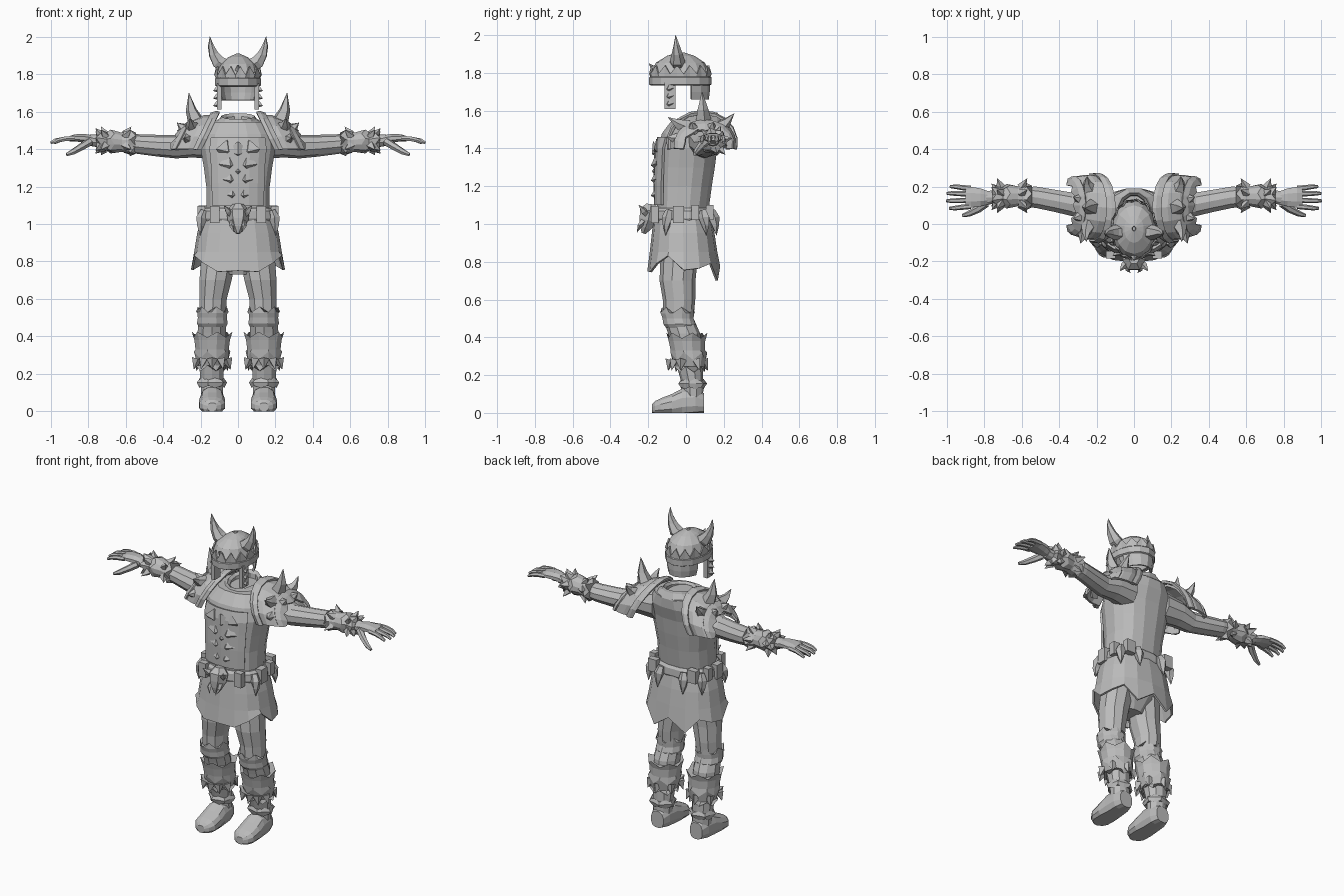
import bpy, bmesh, math
from mathutils import Vector

grey = bpy.data.materials.new("plain_grey")
grey.diffuse_color = (0.5, 0.5, 0.5, 1)


def finish(name, bm, mirror=False, thick=0):
    bmesh.ops.recalc_face_normals(bm, faces=bm.faces)
    me = bpy.data.meshes.new(name)
    bm.to_mesh(me)
    bm.free()
    me.materials.append(grey)
    ob = bpy.data.objects.new(name, me)
    bpy.context.collection.objects.link(ob)
    if thick:
        m = ob.modifiers.new("thickness", 'SOLIDIFY')
        m.thickness, m.offset = thick, 0
    if mirror:
        ob.modifiers.new("mirror", 'MIRROR')
    return ob


def skin(bm, rings, closed=True, caps=True):
    """Bridge successive rings of points with quads."""
    vs = [[bm.verts.new(p) for p in r] for r in rings]
    n = len(vs[0])
    for r, s in zip(vs, vs[1:]):
        for i in range(n if closed else n - 1):
            j = (i + 1) % n
            bm.faces.new((r[i], r[j], s[j], s[i]))
    if closed and caps:
        bm.faces.new(vs[0])
        bm.faces.new(vs[-1])


def ring(axis, n, row, power=1, tilt=0, arc=None):
    """Row: position, centre a, centre b, radius a, radius b, zigzag shift, zigzag flare."""
    t, a, b, ra, rb, zt, zr = (tuple(row) + (0, 0))[:7]
    pts = []
    for i in range(n):
        if arc:
            g = math.radians(arc[0] + (arc[1] - arc[0]) * i / (n - 1))
        else:
            g = 2 * math.pi * (i + 0.5) / n
        c, s = (math.copysign(abs(v) ** power, v) for v in (math.cos(g), math.sin(g)))
        f = 1 + zr * (i % 2)
        u, v = a + ra * c * f, b + rb * s * f
        w = t + zt * (i % 2) + tilt * (v - b)
        pts.append({'x': (w, u, v), 'y': (u, w, max(v, 0)), 'z': (u, v, w)}[axis])
    return pts


def tube(name, axis, n, rows, mirror=False, caps=True, arc=None, thick=0, power=1, tilt=0):
    bm = bmesh.new()
    skin(bm, [ring(axis, n, r, power, tilt, arc) for r in rows], arc is None, caps)
    return finish(name, bm, mirror, thick)


def limbs(name, n, paths, mirror=True):
    """Tapered tubes along paths of (x, y, z, radius); a zero radius ends in a point."""
    bm = bmesh.new()
    for path in paths:
        pts = [Vector(p[:3]) for p in path]
        rings = []
        for i, p in enumerate(pts):
            d = pts[min(i + 1, len(pts) - 1)] - pts[max(i - 1, 0)]
            q, r = d.to_track_quat('Z', 'Y'), max(path[i][3], 0.001)
            rings.append([p + q @ Vector((r * math.cos(2 * math.pi * k / n),
                                          r * math.sin(2 * math.pi * k / n), 0)) for k in range(n)])
        skin(bm, rings)
    return finish(name, bm, mirror)


def boxes(name, items, mirror=True):
    bm = bmesh.new()
    for c, s in items:
        for v in bmesh.ops.create_cube(bm, size=1)['verts']:
            v.co = Vector(c) + Vector([v.co[k] * s[k] for k in range(3)])
    return finish(name, bm, mirror)


# Torso, with an open collar
tube("torso", 'z', 16, [(1.02, 0, -.02, .172, .135), (1.2, 0, -.008, .172, .147),
     (1.3, 0, 0, .185, .155), (1.4, 0, .008, .203, .16), (1.48, 0, .03, .2, .16),
     (1.545, 0, .055, .15, .135)], power=.85)
tube("collar", 'z', 12, [(1.52, 0, .055, .16, .14), (1.56, 0, .06, .1, .115),
     (1.575, 0, .06, .09, .11), (1.56, 0, .06, .075, .095), (1.51, 0, .06, .07, .09)], tilt=.15)
tube("chest_plate", 'z', 7, [(1.1, 0, -.02, .18, .142), (1.22, 0, -.01, .185, .155),
     (1.32, 0, 0, .19, .163), (1.4, 0, .005, .2, .166), (1.46, 0, .02, .19, .165)],
     arc=(-135, -45), thick=.014, power=.85)

# Faceted studs on the chest
studs = [[(x, -.145, z, r), (x * .8, -.185, z - .01, 0)]
         for z, x, r in ((1.16, .035, .045), (1.24, .045, .05), (1.32, .05, .055))]
limbs("chest_studs", 4, studs + [[(.07, -.14, 1.4, .055), (.05, -.172, 1.385, 0)]])
limbs("breastbone_stud", 4, [[(0, -.145, 1.39, .06), (0, -.18, 1.37, 0)],
                             [(0, -.145, 1.28, .05), (0, -.18, 1.28, 0)]], False)

# Skirt with a stepped hem (values run from front to back)
hem = [.75, .745, .79, .83, .755, .765, .79, .70, .775]
bm = bmesh.new()
rows = [(1.06, 0, -.02, .18, .143), (.95, 0, -.015, .212, .16), (.85, 0, -.013, .228, .173)]
rings = [ring('z', 17, r, .85, 0, (-90, 270))[:16] for r in rows]
low = ring('z', 17, (0, 0, -.012, .245, .187), .85, 0, (-90, 270))[:16]
rings.append([(x, y, hem[min(i, 16 - i)]) for i, (x, y, z) in enumerate(low)])
skin(bm, rings, caps=False)
finish("skirt", bm, thick=.012)
tube("hips", 'z', 12, [(1.0, 0, -.02, .17, .12), (.82, 0, -.035, .19, .11),
                       (.73, 0, -.04, .09, .07)])

# Belt, buckle and hanging tusks
tube("belt", 'z', 16, [(1.01, 0, -.02, .19, .15), (1.03, 0, -.02, .2, .16),
     (1.07, 0, -.02, .195, .157), (1.085, 0, -.02, .18, .145)], power=.85)
limbs("buckle", 6, [[(0, -.185, 1.105, .03), (0, -.19, 1.07, .062), (0, -.2, 1.02, .055),
                     (0, -.215, .98, .035), (0, -.225, .95, .012)]], False)
limbs("buckle_tusks", 4, [[(.03, -.2, 1.05, .022), (.055, -.225, 1.07, .018), (.075, -.25, 1.1, 0)],
                          [(.025, -.22, 1.02, .018), (.035, -.245, .99, .012), (.02, -.26, .955, 0)]])
limbs("belt_tusks", 5, [[(x, y, 1.07, .02), (x * 1.08, y * 1.1, 1.03, .03), (x * 1.12, y * 1.15, .99, .02),
                         (x * 1.12, y * 1.2, .94, 0)] for x, y in ((.18, -.09), (.17, .09), (.08, .135))])
boxes("belt_pouches", [((.125, -.165, 1.05), (.05, .04, .09)), ((.195, -.04, 1.05), (.04, .06, .09)),
                       ((.14, .125, 1.06), (.06, .04, .08)), ((.19, .05, 1.06), (.04, .04, .08))])

# Legs
tube("leg", 'z', 10, [(.84, .1, -.035, .1, .1), (.7, .12, -.045, .09, .095), (.6, .133, -.037, .077, .086),
     (.5, .137, -.04, .074, .08), (.42, .14, -.01, .08, .085), (.25, .14, .02, .07, .07),
     (.14, .14, .037, .062, .055), (.06, .138, .04, .06, .05)], True)
tube("knee_guard", 'z', 12, [(.56, .137, -.045, .08, .085, -.03, .12), (.525, .137, -.045, .083, .09),
     (.5, .137, -.042, .08, .085), (.47, .137, -.035, .085, .088), (.45, .137, -.03, .075, .078)], True)
tube("greave", 'z', 12, [(.425, .138, .005, .112, .113, -.03, -.08), (.38, .138, .005, .098, .1),
     (.33, .138, .01, .092, .094), (.28, .138, .015, .09, .09, .04, .12),
     (.245, .138, .02, .08, .08), (.215, .138, .022, .085, .078, .03, .1)], True)
limbs("greave_spikes", 4, [[(.138 + .085 * math.sin(g), .005 - .085 * math.cos(g), .28, .03),
                            (.138 + .105 * math.sin(g), .01 - .105 * math.cos(g), .225, 0)]
                           for g in (-1.2, -.6, 0, .6, 1.2, 2.2, 3.14, 4.08)])
tube("ankle_cuff", 'z', 12, [(.18, .139, .035, .066, .06, -.012, .1), (.155, .139, .035, .07, .066, 0, .2),
     (.125, .139, .035, .068, .06, .012, .1)], True)
tube("boot", 'y', 12, [(.095, .138, .05, .045, .055), (.05, .138, .06, .062, .075),
     (-.02, .138, .055, .066, .075), (-.075, .138, .04, .072, .062),
     (-.135, .138, .03, .07, .048), (-.165, .138, .025, .05, .038), (-.18, .138, .022, .025, .024)],
     True, power=.85)

# Arms and bracers
tube("arm", 'x', 10, [(.12, .09, 1.44, .09, .095), (.24, .1, 1.435, .08, .08), (.33, .105, 1.413, .066, .063),
     (.43, .125, 1.418, .062, .058), (.52, .142, 1.425, .06, .053), (.62, .148, 1.437, .052, .05),
     (.74, .143, 1.443, .038, .035), (.79, .14, 1.447, .038, .03)], True)
tube("bracer", 'x', 12, [(.545, .147, 1.432, .06, .058, .03, .25), (.585, .147, 1.433, .06, .058),
     (.62, .148, 1.436, .055, .053), (.66, .148, 1.44, .062, .06, .02, .1), (.7, .147, 1.44, .052, .05),
     (.735, .145, 1.443, .056, .054, .025, .3), (.755, .144, 1.445, .04, .038)], True)
limbs("bracer_spikes", 4, [[(x, .147 + .05 * math.cos(g), 1.437 + .045 * math.sin(g), .026),
                            (x + dx, .147 + .098 * math.cos(g), 1.437 + .088 * math.sin(g), 0)]
                           for x, dx in ((.6, -.03), (.71, .02)) for g in (-.9, .2, 1.2, 2.3, 3.6)])

# Hands
tube("palm", 'x', 8, [(.77, .14, 1.447, .035, .027), (.82, .142, 1.457, .052, .026),
     (.87, .143, 1.46, .06, .02), (.9, .143, 1.455, .056, .015)], True)
limbs("fingers", 6, [[(.87, y, 1.458, .014), (.92, y + .1 * (y - .143), 1.455, .014),
                      (end - .025, y + .2 * (y - .143), 1.446, .012), (end, y + .2 * (y - .143), 1.432, .008)]
                     for y, end in ((.094, .985), (.127, 1.0), (.16, .998), (.19, .98))])
limbs("thumb", 6, [[(.79, .11, 1.44, .022), (.83, .08, 1.415, .02), (.88, .055, 1.385, .016), (.915, .045, 1.37, .009)]])

# Shoulder guards: tilted arches with raised rims and spikes
lean = dict(mirror=True, arc=(-12, 192), tilt=-.5)
tube("shoulder_guard", 'x', 9, [(.19, .085, 1.43, .165, .145), (.25, .09, 1.43, .168, .145),
     (.3, .095, 1.425, .155, .125), (.335, .1, 1.42, .13, .1)], thick=.015, **lean)
tube("shoulder_inner_rim", 'x', 11, [(.18, .085, 1.43, .175, .162), (.2, .085, 1.43, .182, .166),
     (.222, .088, 1.43, .176, .156)], thick=.016, **lean)
tube("shoulder_outer_rim", 'x', 11, [(.315, .097, 1.425, .155, .122), (.338, .1, 1.42, .14, .108),
     (.345, .1, 1.415, .115, .085, .015, -.08)], thick=.014, **lean)
limbs("shoulder_spikes", 5, [
    [(.225, .09, 1.55, .045), (.25, .088, 1.61, .03), (.262, .085, 1.7, 0)],
    [(.235, .18, 1.51, .045), (.25, .22, 1.545, .022), (.25, .255, 1.585, 0)],
    [(.24, 0, 1.51, .045), (.255, -.05, 1.535, .022), (.255, -.095, 1.565, 0)],
    [(.28, .13, 1.5, .04), (.325, .145, 1.54, 0)], [(.28, .04, 1.5, .04), (.325, .03, 1.54, 0)],
    [(.265, -.04, 1.45, .04), (.285, -.105, 1.46, 0)]])

# Hollow helmet with band, teeth and guards
tube("helmet", 'z', 14, [(1.745, 0, -.03, .112, .152), (1.8, 0, -.03, .112, .15), (1.85, 0, -.03, .095, .125),
     (1.885, 0, -.028, .05, .07), (1.903, 0, -.025, .008, .012)], caps=False, thick=.012)
tube("helmet_band", 'z', 14, [(1.735, 0, -.03, .112, .152), (1.74, 0, -.03, .122, .162),
     (1.775, 0, -.03, .122, .162), (1.785, 0, -.03, .112, .152)], caps=False, thick=.006)
tube("helmet_teeth", 'z', 28, [(1.78, 0, -.03, .116, .156), (1.795, 0, -.03, .124, .163, .045, -.08)],
     caps=False, thick=.008)
tube("neck_guard", 'z', 7, [(1.745, 0, -.03, .11, .15), (1.7, 0, -.03, .106, .15), (1.66, 0, -.025, .095, .14)],
     arc=(22, 158), thick=.012)
limbs("brow_spike", 4, [[(0, -.15, 1.81, .03), (0, -.175, 1.825, .015), (0, -.195, 1.85, 0)]], False)
boxes("cheek_guard", [((.1, -.085, 1.68), (.026, .06, .14))])
limbs("cheek_spikes", 4, [[(.105, -.085, z, .022), (.132, -.1, z - .01, 0)] for z in (1.64, 1.68, 1.72)])
limbs("horn", 6, [[(.07, -.045, 1.845, .04), (.105, -.045, 1.865, .04), (.13, -.047, 1.905, .028),
                   (.145, -.05, 1.95, .016), (.15, -.055, 2.0, 0)]])
